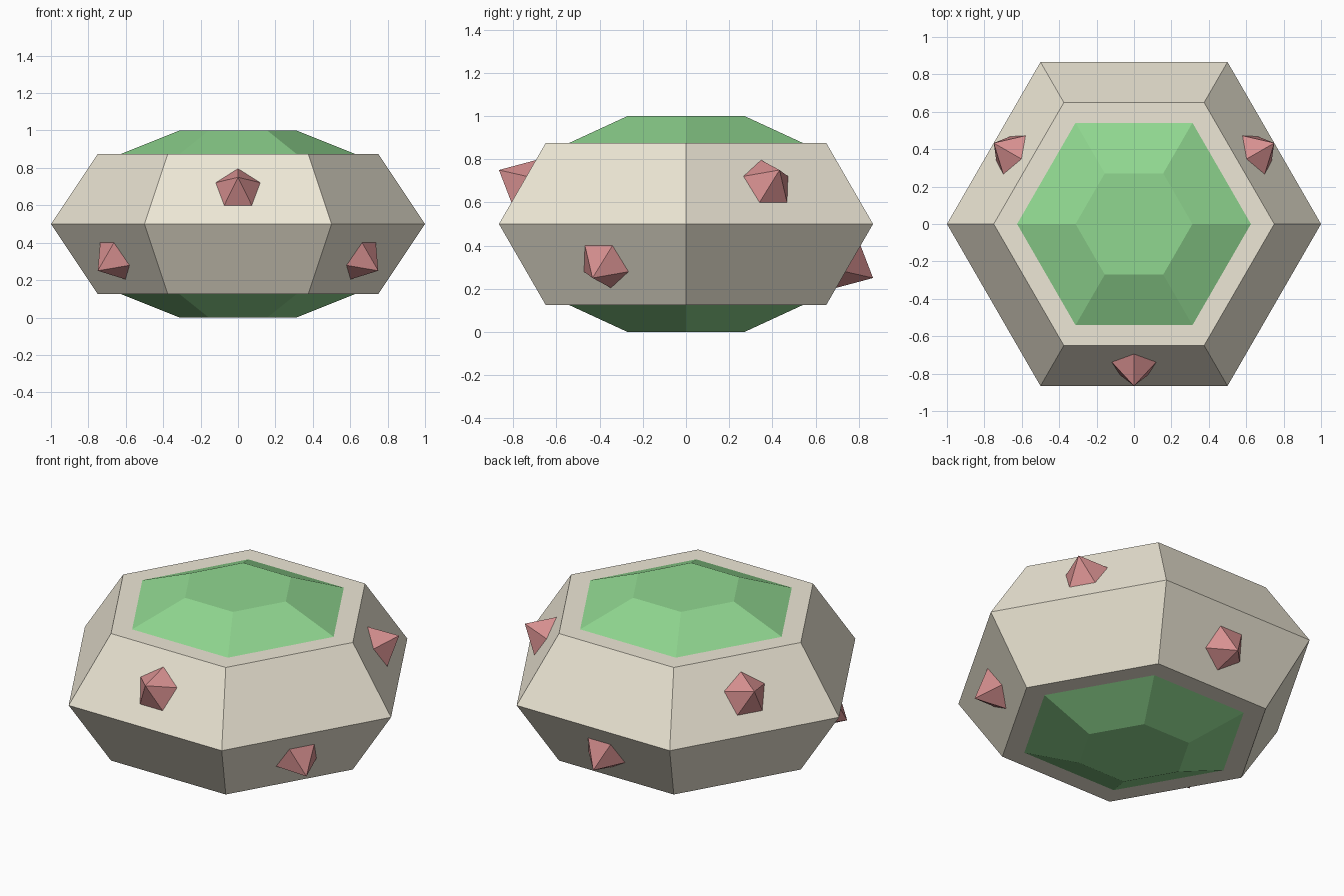
import bpy, bmesh, math
from mathutils import Vector

if "Cube" in bpy.data.objects:
    bpy.data.objects.remove(bpy.data.objects["Cube"])


def material(name, color):
    m = bpy.data.materials.new(name)
    m.diffuse_color = (*color, 1)
    m.use_nodes = True
    m.node_tree.nodes["Principled BSDF"].inputs["Base Color"].default_value = m.diffuse_color
    return m


def finish(name, bm, mat):
    bmesh.ops.recalc_face_normals(bm, faces=bm.faces)
    mesh = bpy.data.meshes.new(name)
    bm.to_mesh(mesh)
    bm.free()
    mesh.materials.append(mat)
    ob = bpy.data.objects.new(name, mesh)
    bpy.context.collection.objects.link(ob)
    return ob


def hex_solid(name, profile, mat):
    """Capped six-sided solid from (radius, z) profile points."""
    bm = bmesh.new()
    rings = [[bm.verts.new((r * math.cos(i * math.pi / 3), r * math.sin(i * math.pi / 3), z))
              for i in range(6)] for r, z in profile]
    for a, b in zip(rings, rings[1:]):
        for i in range(6):
            j = (i + 1) % 6
            bm.faces.new((a[i], a[j], b[j], b[i]))
    bm.faces.new(rings[0])
    bm.faces.new(rings[-1])
    return finish(name, bm, mat)


def spike(name, angle, side, mat, r=0.125, h=0.125):
    """Five-sided spike on a sloped face; side is +1 (upper) or -1 (lower)."""
    c, s = math.cos(angle), math.sin(angle)
    k = math.sqrt(3) / 2
    normal = Vector((k * c, k * s, 0.5 * side))
    up = Vector((-0.5 * c, -0.5 * s, k * side))
    across = Vector((-s, c, 0))
    centre = Vector((0.875 * k * c, 0.875 * k * s, 0.5 + 0.1875 * side))
    bm = bmesh.new()
    base = [bm.verts.new(centre + r * (math.cos(t) * up + math.sin(t) * across))
            for t in (i * math.tau / 5 for i in range(5))]
    tip = bm.verts.new(centre + h * normal)
    for i in range(5):
        bm.faces.new((base[i], base[(i + 1) % 5], tip))
    bm.faces.new(base)
    return finish(name, bm, mat)


cream = material("cream", (0.85, 0.80, 0.67))
green = material("green", (0.28, 0.68, 0.28))
pink = material("pink", (0.68, 0.28, 0.28))

# Faceted shell and the gem core showing at top and bottom
hex_solid("shell", [(0.75, 0.125), (1, 0.5), (0.75, 0.875)], cream)
hex_solid("core", [(0.3125, 0), (0.625, 0.125), (0.625, 0.875), (0.3125, 1)], green)

# Spikes alternate between upper and lower faces around the shell
for i in range(6):
    side = 1 if i % 2 == 0 else -1
    spike(("upper" if side > 0 else "lower") + f"_spike_{i // 2 + 1}",
          math.radians(30 + 60 * i), side, pink)
